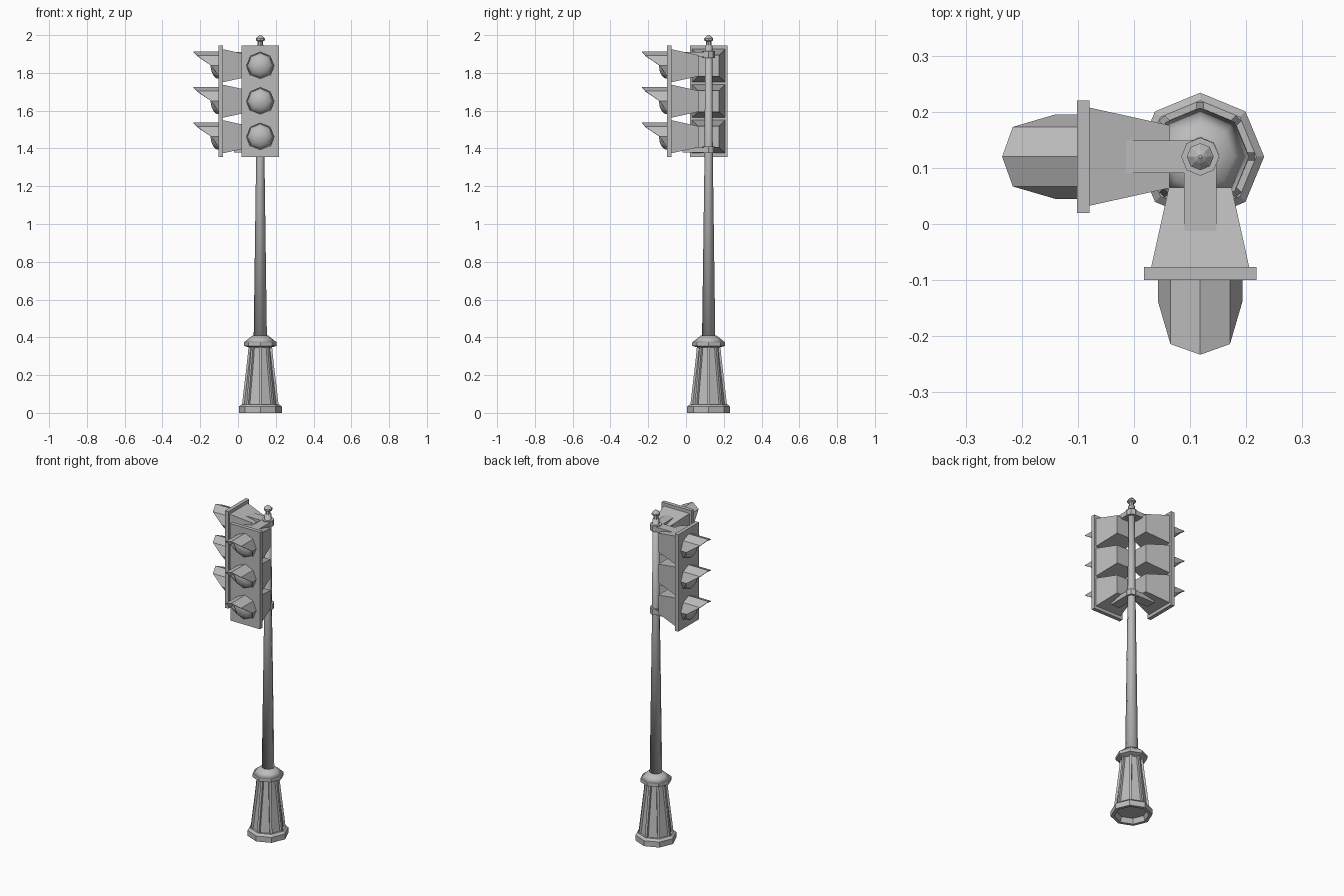
import bpy, bmesh, math
from mathutils import Matrix, Vector

if "Cube" in bpy.data.objects:
    bpy.data.objects.remove(bpy.data.objects["Cube"])

grey = bpy.data.materials.new("metal_grey")
grey.use_nodes = True
colour = (0.5, 0.5, 0.5, 1)
grey.diffuse_color = colour
grey.node_tree.nodes["Principled BSDF"].inputs["Base Color"].default_value = colour

AXIS = Vector((0.118, 0.12, 0))  # pole position
LIGHTS = (1.462, 1.65, 1.838)    # lamp heights


def finish(name, bm, turn=0, smooth=False, recalc=True):
    """Turn a bmesh built around the pole axis into an object."""
    if recalc:
        bmesh.ops.recalc_face_normals(bm, faces=bm.faces)
    for f in bm.faces:
        f.smooth = smooth
    bm.transform(Matrix.Translation(AXIS) @ Matrix.Rotation(turn, 4, "Z"))
    mesh = bpy.data.meshes.new(name)
    bm.to_mesh(mesh)
    bm.free()
    mesh.materials.append(grey)
    obj = bpy.data.objects.new(name, mesh)
    bpy.context.collection.objects.link(obj)
    return obj


def loft(bm, rings, cap=True):
    """Skin a list of point rings; optionally close both ends."""
    loops = [[bm.verts.new(p) for p in ring] for ring in rings]
    n = len(loops[0])
    for a, b in zip(loops, loops[1:]):
        for i in range(n):
            j = (i + 1) % n
            bm.faces.new((a[i], a[j], b[j], b[i]))
    if cap:
        bm.faces.new(loops[0])
        bm.faces.new(loops[-1])


def octagon(r, z):
    return [(r * math.cos(i * math.pi / 4), r * math.sin(i * math.pi / 4), z)
            for i in range(8)]


def turned(name, profile, smooth=False):
    bm = bmesh.new()
    loft(bm, [octagon(r, z) for r, z in profile])
    return finish(name, bm, smooth=smooth)


def add_box(bm, lo, hi):
    loft(bm, [[(lo[0], lo[1], z), (hi[0], lo[1], z), (hi[0], hi[1], z), (lo[0], hi[1], z)]
              for z in (lo[2], hi[2])])


# Pedestal with a hollow foot, tapered core and flared collar
turned("foot", [(0.085, 0.03), (0.095, 0), (0.114, 0), (0.114, 0.033), (0.1, 0.045), (0.08, 0.045)])
BODY = [(0.088, 0.04), (0.079, 0.12), (0.067, 0.22), (0.058, 0.3), (0.053, 0.355)]
turned("pedestal_core", BODY)
turned("collar", [(0.055, 0.345), (0.087, 0.355), (0.087, 0.373)])
turned("collar_top", [(0.087, 0.373), (0.06, 0.395), (0.04, 0.41), (0.03, 0.41)], True)

# Eight ribs on the pedestal corners
bm = bmesh.new()
for i in range(8):
    rot = Matrix.Rotation(i * math.pi / 4, 3, "Z")
    loft(bm, [[rot @ Vector(p) for p in ((r - 0.015, -0.007, z), (r + 0.009, -0.007, z),
                                         (r + 0.009, 0.007, z), (r - 0.015, 0.007, z))]
              for r, z in BODY])
finish("pedestal_ribs", bm)

# Pole and finial
turned("pole", [(0.035, 0.4), (0.022, 1.36), (0.019, 1.945)], True)
turned("finial", [(0.019, 1.94), (0.014, 1.95), (0.014, 1.967), (0.024, 1.972),
                  (0.024, 1.982), (0.012, 1.994), (0.003, 2.0)])

# Clamps around the pole
for name, z in (("lower_clamp", 1.375), ("upper_clamp", 1.88)):
    turned(name, [(0.034, z), (0.034, z + 0.035)])


def square(half, y, z):
    return [(sx * half, y, z + sz * half) for sx, sz in ((-1, -1), (1, -1), (1, 1), (-1, 1))]


def signal_head(side, turn):
    # Backing plate
    bm = bmesh.new()
    add_box(bm, (-0.1, -0.22, 1.356), (0.1, -0.197, 1.945))
    finish(side + "_backing_plate", bm, turn)

    # Tapered lamp housings
    bm = bmesh.new()
    for z in LIGHTS:
        loft(bm, [square(0.088, -0.2, z), square(0.056, -0.055, z)])
    finish(side + "_housings", bm, turn)

    # Bracket arms
    bm = bmesh.new()
    for z in (1.378, 1.883):
        add_box(bm, (-0.029, -0.138, z), (0.029, 0, z + 0.028))
    finish(side + "_bracket_arms", bm, turn)

    # Domed lenses
    bm = bmesh.new()
    for z in LIGHTS:
        rings = []
        for k in range(5):
            a = k * math.radians(21)
            rings.append([(0.07 * math.cos(a) * x, -0.218 - 0.045 * math.sin(a),
                           z + 0.07 * math.cos(a) * y) for x, y, _ in octagon(1, 0)])
        loft(bm, rings)
    finish(side + "_lenses", bm, turn, smooth=True)

    # Hooded visors: open octagonal shells swept back at the sides
    bm = bmesh.new()
    reach = (0.002, 0.04, 0.115, 0.134, 0.115, 0.04, 0.002)
    for z in LIGHTS:
        strip = []
        for i, d in enumerate(reach):
            a = (i - 1) * math.pi / 4
            x, h = 0.075 * math.cos(a), z + 0.075 * math.sin(a)
            strip.append((bm.verts.new((x, -0.219, h)), bm.verts.new((x, -0.219 - d, h))))
        for (a, b), (c, e) in zip(strip, strip[1:]):
            bm.faces.new((a, b, e, c))
    visors = finish(side + "_visors", bm, turn)
    shell = visors.modifiers.new("thickness", "SOLIDIFY")
    shell.thickness = 0.003
    shell.offset = -1


signal_head("front", 0)
signal_head("right", -math.pi / 2)
